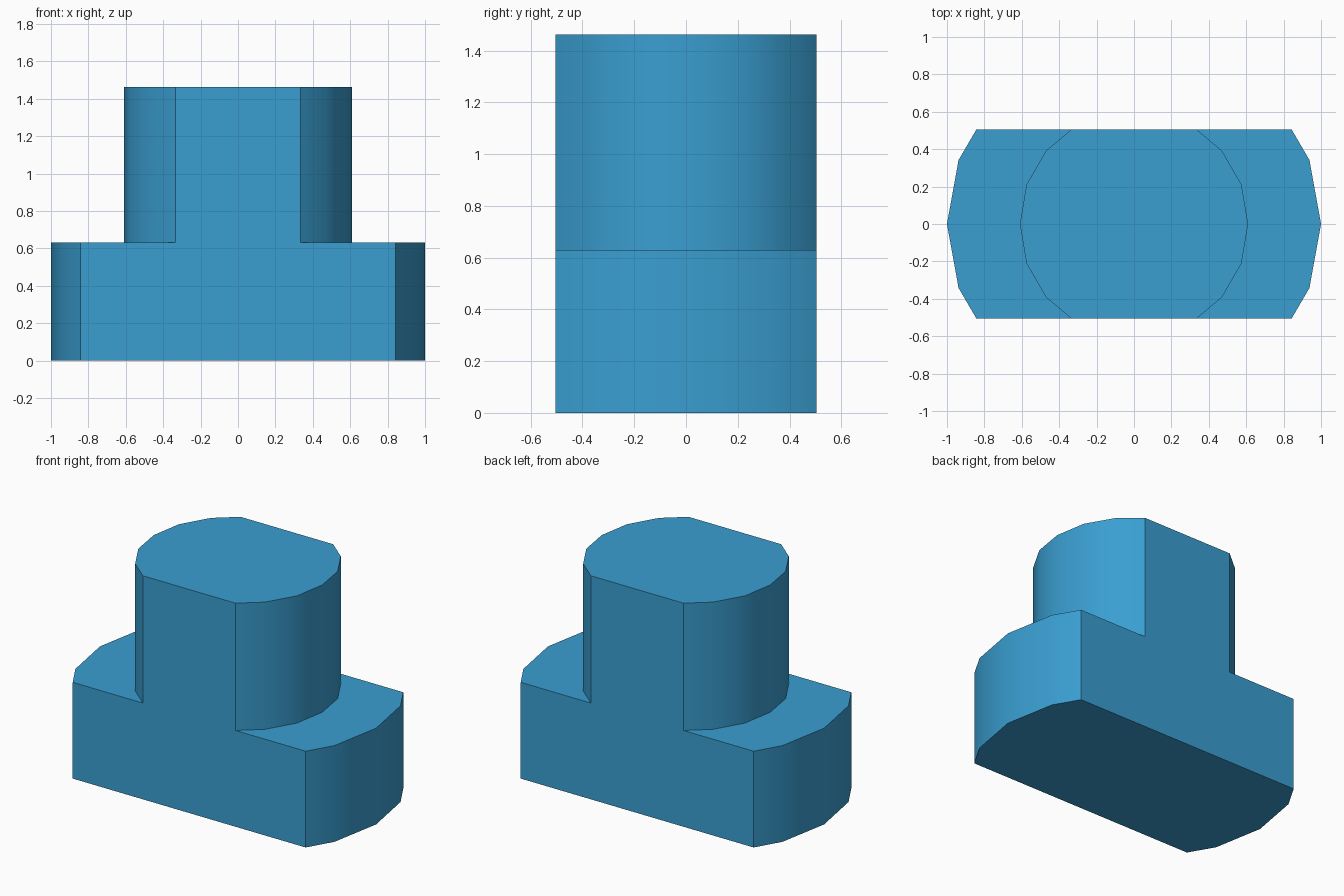
import bpy
import bmesh

cube = bpy.data.objects.get("Cube")
if cube:
    bpy.data.objects.remove(cube, do_unlink=True)

HALF_DEPTH = 0.505
BASE_TOP = 0.63
TOP = 1.463

blue = bpy.data.materials.new("sky_blue")
blue.use_nodes = True
colour = (0.042, 0.345, 0.64, 1.0)
blue.diffuse_color = colour
bsdf = blue.node_tree.nodes["Principled BSDF"]
bsdf.inputs["Base Color"].default_value = colour
bsdf.inputs["Roughness"].default_value = 0.6


def rounded_block(name, quarter, z0, z1, bottom=True):
    """Extrude an outline mirrored from its front right quarter (front corner to side tip)."""
    side = quarter + [(x, -y) for x, y in reversed(quarter[:-1])]
    outline = side + [(-x, -y) for x, y in side]
    bm = bmesh.new()
    floor = bm.faces.new([bm.verts.new((x, y, z0)) for x, y in outline])
    result = bmesh.ops.extrude_face_region(bm, geom=[floor], use_keep_orig=True)
    raised = [g for g in result["geom"] if isinstance(g, bmesh.types.BMVert)]
    bmesh.ops.translate(bm, verts=raised, vec=(0, 0, z1 - z0))
    bmesh.ops.recalc_face_normals(bm, faces=bm.faces[:])
    if not bottom:
        hidden = [f for f in bm.faces if all(abs(v.co.z - z0) < 1e-5 for v in f.verts)]
        bmesh.ops.delete(bm, geom=hidden, context='FACES_ONLY')
    mesh = bpy.data.meshes.new(name)
    bm.to_mesh(mesh)
    bm.free()
    mesh.materials.append(blue)
    obj = bpy.data.objects.new(name, mesh)
    bpy.context.collection.objects.link(obj)

    # Smooth rounded ends, crisp flat faces
    bpy.ops.object.select_all(action='DESELECT')
    obj.select_set(True)
    bpy.context.view_layer.objects.active = obj
    bpy.ops.object.shade_smooth_by_angle(angle=0.52)
    return obj


# Wide base with gently rounded ends
rounded_block("base_block",
              [(0.843, -HALF_DEPTH), (0.938, -0.342), (1.0, 0.0)],
              0.0, BASE_TOP)

# Upright boss, flush with the base at front and back
rounded_block("upper_boss",
              [(0.335, -HALF_DEPTH), (0.47, -0.392), (0.575, -0.21), (0.61, 0.0)],
              BASE_TOP, TOP, bottom=False)
